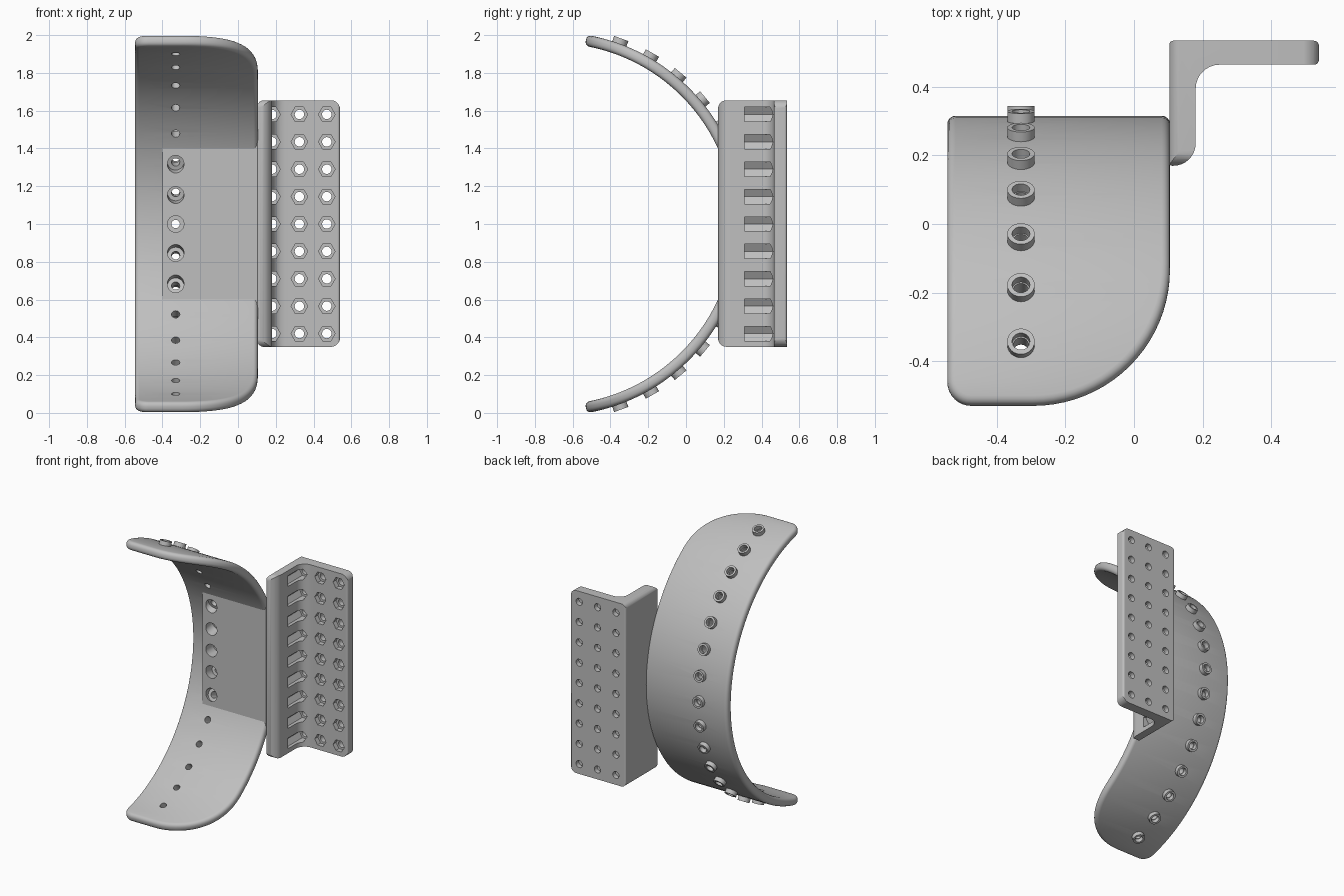
import bpy, bmesh, math
from mathutils import Vector, Matrix

if "Cube" in bpy.data.objects:
    bpy.data.objects.remove(bpy.data.objects["Cube"])

GREY = (0.52, 0.52, 0.52, 1)
grey = bpy.data.materials.new("light grey")
grey.use_nodes = True
grey.diffuse_color = GREY
grey.node_tree.nodes["Principled BSDF"].inputs["Base Color"].default_value = GREY

# Arc of the curved shell, in the y-z plane
CY, CZ, R, HALF = -0.70, 1.0, 0.9865, 0.0295
HOLE_X = -0.33


def make(name, bm):
    bmesh.ops.recalc_face_normals(bm, faces=bm.faces)
    mesh = bpy.data.meshes.new(name)
    bm.to_mesh(mesh)
    bm.free()
    mesh.materials.append(grey)
    ob = bpy.data.objects.new(name, mesh)
    bpy.context.scene.collection.objects.link(ob)
    return ob


def activate(ob):
    bpy.ops.object.select_all(action='DESELECT')
    ob.select_set(True)
    bpy.context.view_layer.objects.active = ob


def boolean(ob, cutter, operation='DIFFERENCE'):
    cutter.hide_render = True
    activate(ob)
    mod = ob.modifiers.new("cut", 'BOOLEAN')
    mod.operation, mod.solver, mod.object = operation, 'EXACT', cutter
    bpy.ops.object.modifier_apply(modifier=mod.name)
    bpy.data.objects.remove(cutter)


def smooth(ob):
    activate(ob)
    bpy.ops.object.shade_smooth_by_angle(angle=math.radians(30))


def fillet(corners, steps=8):
    """Round right-angled corners given as (u, v, radius)."""
    out = []
    for i, (a, b, r) in enumerate(corners):
        p = Vector((a, b))
        u = (Vector(corners[i - 1][:2]) - p).normalized()
        v = (Vector(corners[(i + 1) % len(corners)][:2]) - p).normalized()
        c = p + (u + v) * r
        for k in range(steps + 1):
            t = math.pi / 2 * k / steps
            out.append(c - r * (v * math.cos(t) + u * math.sin(t)))
    return out


def prism(bm, outline, plane, lo, hi):
    """Extrude an outline lying in plane xy, yz or xz."""
    place = {"xy": lambda u, v, w: (u, v, w),
             "yz": lambda u, v, w: (w, u, v),
             "xz": lambda u, v, w: (u, w, v)}[plane]
    a, b = [[bm.verts.new(place(u, v, w)) for u, v in outline] for w in (lo, hi)]
    bm.faces.new(a)
    bm.faces.new(b[::-1])
    for i in range(len(a)):
        bm.faces.new((a[i - 1], a[i], b[i], b[i - 1]))
    return bm


def radial_rods(name, radius, start, end, count):
    """Rods pointing outward from the shell's axis, ten degrees apart."""
    bm = bmesh.new()
    for k in range(-count, count + 1):
        t = math.radians(10 * k)
        d = Vector((0, math.cos(t), math.sin(t)))
        place = Matrix.Translation(Vector((HOLE_X, CY, CZ)) + d * (start + end) / 2)
        turn = d.to_track_quat('Z', 'X').to_matrix().to_4x4()
        bmesh.ops.create_cone(bm, cap_ends=True, segments=24, radius1=radius,
                              radius2=radius, depth=end - start, matrix=place @ turn)
    return make(name, bm)


# Curved shell: stacked outlines, inset towards both faces for a rounded rim
def shell_outline(inset):
    big, small = 0.40 - inset, 0.07 - inset
    half = []
    for k in range(21):
        s = math.sin(math.radians(4.5 * k))
        y = -0.13 - big * s
        rise = max(0, -0.46 - y)
        xl = -0.475 - math.sqrt(max(0, small ** 2 - rise ** 2))
        xr = -0.295 + big * math.cos(math.radians(4.5 * k))
        half.append((math.acos((y - CY) / R), xl, xr))
    limit, xl, xr = half[0]
    middle = [(limit * (k / 18 - 1), xl, xr) for k in range(1, 36)]
    return [(-t, a, b) for t, a, b in half[::-1]] + middle + half


bm = bmesh.new()
layers = []
rim = 0.024
curve = [(rim * (1 - math.cos(t)), HALF - rim + rim * math.sin(t))
         for t in (math.pi / 2 * k / 4 for k in range(5))]
for inset, rho in [(d, -h) for d, h in curve[::-1]] + curve:
    rows = shell_outline(inset)

    def point(t, x):
        return bm.verts.new((x, CY + (R + rho) * math.cos(t), CZ + (R + rho) * math.sin(t)))
    layers.append(([point(t, a) for t, a, b in rows], [point(t, b) for t, a, b in rows]))
for left, right in (layers[0], layers[-1]):
    for i in range(len(left) - 1):
        bm.faces.new((left[i], right[i], right[i + 1], left[i + 1]))
rings = [left + right[::-1] for left, right in layers]
for low, high in zip(rings, rings[1:]):
    for i in range(len(low)):
        bm.faces.new((low[i - 1], low[i], high[i], high[i - 1]))
shell = make("curved_shell", bm)
boolean(shell, radial_rods("shell_hole_cutter", 0.022, 0.9, 1.1, 7))
smooth(shell)

# Flat pad filling the middle of the shell's inner side
edge = math.acos((0.17 - CY) / 0.975)
arc = [edge * (k / 12 - 1) for k in range(25)]
pad_outline = [(CY + 0.975 * math.cos(t), CZ + 0.975 * math.sin(t)) for t in arc]
pad = make("flat_pad", prism(bmesh.new(), pad_outline, "yz", -0.40, 0.104))
boolean(pad, radial_rods("pad_hole_cutter", 0.044, 0.8, 1.1, 2))
smooth(pad)

# Ring bosses along the outside
bosses = radial_rods("ring_bosses", 0.04, 1.0, 1.045, 7)
boolean(bosses, radial_rods("boss_hole_cutter", 0.026, 0.9, 1.1, 7))
smooth(bosses)

# Angled bracket: flange and back plate in one profile
profile = fillet([(0.103, 0.17, 0.008), (0.18, 0.17, 0.065), (0.18, 0.465, 0.07),
                  (0.54, 0.465, 0.015), (0.54, 0.535, 0.015), (0.103, 0.535, 0.012)])
bracket = make("angled_bracket", prism(bmesh.new(), profile, "xy", 0.2, 1.8))
tip = fillet([(0.1695, 0.35, 0.045), (0.7, 0.35, 0.02), (0.7, 1.655, 0.02), (0.1695, 1.655, 0.045)])
boolean(bracket, make("tip_trim", prism(bmesh.new(), tip, "yz", 0, 1)), 'INTERSECT')
face = fillet([(0.1025, 0.3495, 0.035), (0.5405, 0.3495, 0.05),
               (0.5405, 1.6555, 0.05), (0.1025, 1.6555, 0.035)])
boolean(bracket, make("corner_trim", prism(bmesh.new(), face, "xz", 0, 1)), 'INTERSECT')


# Hexagonal pockets and through holes in three columns of nine
def grid_cutter(name, radius, sides, starts, end):
    bm = bmesh.new()
    for col, start in enumerate(starts):
        for row in range(-4, 5):
            x, z = 0.18 + 0.145 * col, 1.0 + 0.145 * row
            ring = [(x + radius * math.cos(math.tau * k / sides),
                     z + radius * math.sin(math.tau * k / sides)) for k in range(sides)]
            prism(bm, ring, "xz", start, end)
    return make(name, bm)


boolean(bracket, grid_cutter("hex_cutter", 0.044, 6, (0.31, 0.44, 0.44), 0.50))
boolean(bracket, grid_cutter("bolt_hole_cutter", 0.025, 20, (0.48, 0.48, 0.48), 0.6))
smooth(bracket)
